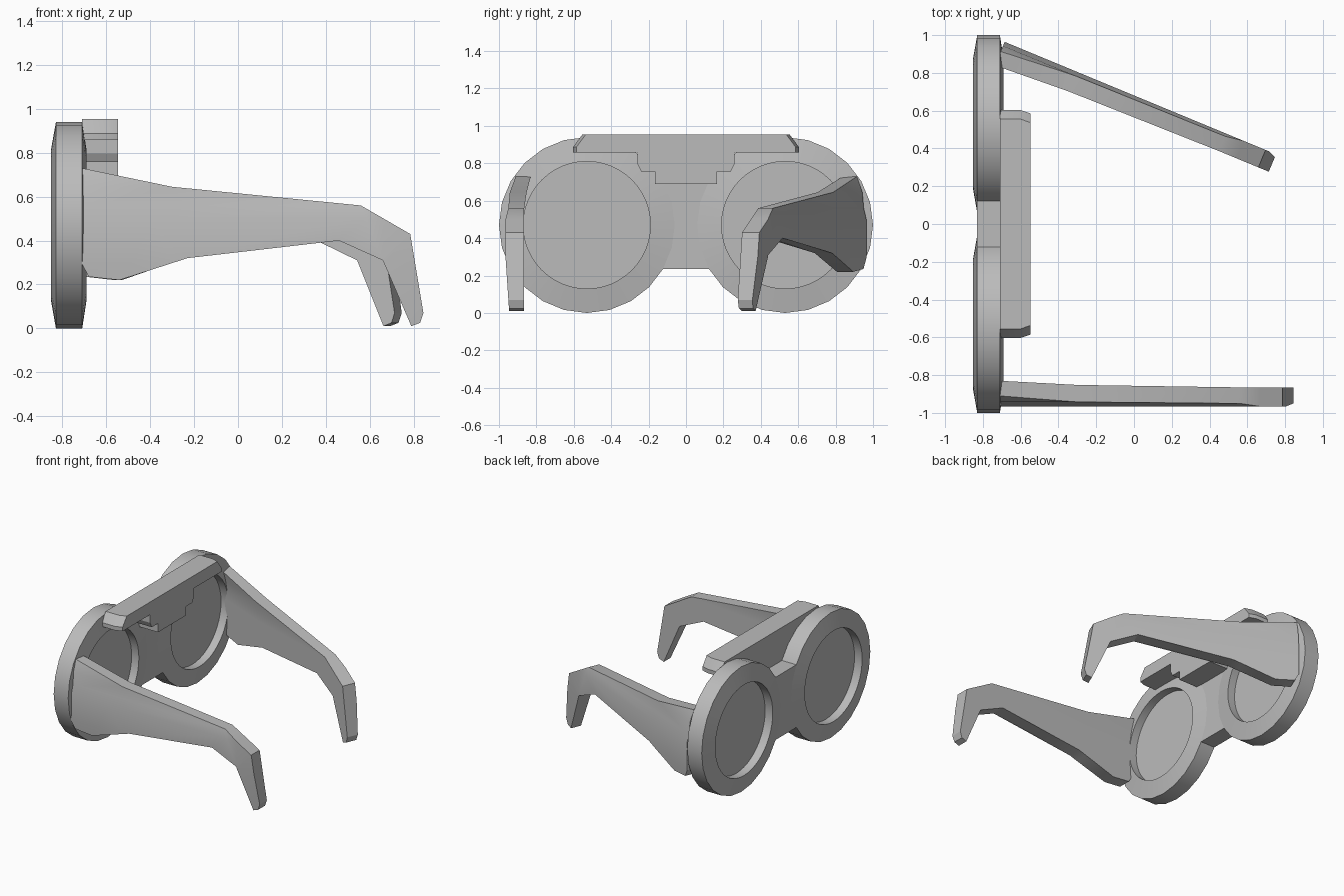
import bpy, bmesh, math
from mathutils import Matrix

if "Cube" in bpy.data.objects:
    bpy.data.objects.remove(bpy.data.objects["Cube"])

grey = bpy.data.materials.new("plain grey")
grey.diffuse_color = (0.5, 0.5, 0.5, 1)
grey.use_nodes = True
grey.node_tree.nodes["Principled BSDF"].inputs["Base Color"].default_value = grey.diffuse_color


def finish(bm, name):
    bmesh.ops.recalc_face_normals(bm, faces=bm.faces)
    me = bpy.data.meshes.new(name)
    bm.to_mesh(me)
    bm.free()
    me.materials.append(grey)
    ob = bpy.data.objects.new(name, me)
    bpy.context.collection.objects.link(ob)
    bpy.ops.object.select_all(action='DESELECT')
    ob.select_set(True)
    bpy.context.view_layer.objects.active = ob
    bpy.ops.object.shade_smooth_by_angle(angle=math.radians(25))
    return ob


def loft(sections):
    """Closed solid through a list of equal-length point loops."""
    bm = bmesh.new()
    loops = [[bm.verts.new(p) for p in s] for s in sections]
    n = len(loops[0])
    for a, b in zip(loops, loops[1:]):
        for i in range(n):
            j = (i + 1) % n
            bm.faces.new((a[i], a[j], b[j], b[i]))
    bm.faces.new(loops[0])
    bm.faces.new(loops[-1])
    return bm


def interp(table, t):
    if t <= table[0][0]:
        return table[0][1]
    for (a, va), (b, vb) in zip(table, table[1:]):
        if t <= b:
            return va + (vb - va) * (t - a) / (b - a)
    return table[-1][1]


# Round rims: 24-sided outside, rounder recess, lens panel in the middle
N = 48
RIM = [(-0.79, 0.34), (-0.853, 0.34), (-0.83, 0.47),
       (-0.71, 0.47), (-0.69, 0.34), (-0.75, 0.34)]
for side, label in ((-1, "right"), (1, "left")):
    sections = []
    for x, r in RIM:
        ring = []
        for i in range(N):
            a = 2 * math.pi * i / N
            k = r * math.cos(math.pi / 24) if r > 0.4 and i % 2 else r
            ring.append((x, side * 0.53 + k * math.cos(a), 0.47 + k * math.sin(a)))
        sections.append(ring)
    finish(loft(sections), label + "_rim_and_lens")

# Bridge between the rims
finish(loft([[(x, y, z) for y, z in ((-0.123, 0.235), (0.123, 0.235),
                                     (0.123, 0.705), (-0.123, 0.705))]
             for x in (-0.83, -0.71)]), "bridge")

# Stepped bar behind the top of the frame, ends tapered at the rear
half = [(0.165, 0.69), (0.165, 0.757), (0.24, 0.757), (0.26, 0.797),
        (0.26, 0.858), (0.603, 0.858), (0.603, 0.888), (0.555, 0.953)]
outline = half + [(-y, z) for y, z in reversed(half)]


def bar_section(x, inset):
    return [(x, y - math.copysign(inset, y) if abs(y) > 0.5 else y, z)
            for y, z in outline]


finish(loft([bar_section(-0.71, 0), bar_section(-0.60, 0),
             bar_section(-0.548, 0.018)]), "top_bar")

# Temple arms: side profile, bent sideways according to height
ARM = [(-0.71, 0.73), (-0.30, 0.645), (0.56, 0.56), (0.785, 0.43),
       (0.845, 0.07), (0.83, 0.025), (0.79, 0.01), (0.66, 0.31),
       (0.46, 0.40), (0.20, 0.375), (-0.23, 0.32), (-0.54, 0.22),
       (-0.68, 0.235), (-0.71, 0.29)]
OUTER = [(0, 0.945), (0.3, 0.965), (0.5, 0.965), (0.56, 0.95),
         (0.645, 0.942), (0.73, 0.91)]
INNER = [(0, 0.865), (0.56, 0.865), (0.645, 0.852), (0.73, 0.83)]


def arm(side, name):
    bm = loft([[(x, y, z) for x, z in ARM] for y in (0, 1)])
    bmesh.ops.triangulate(bm, faces=bm.faces)
    for level in (0.3, 0.5, 0.56, 0.645):
        geom = bm.verts[:] + bm.edges[:] + bm.faces[:]
        bmesh.ops.bisect_plane(bm, geom=geom, dist=1e-5,
                               plane_co=(0, 0, level), plane_no=(0, 0, 1))
    for v in bm.verts:
        a, b = interp(INNER, v.co.z), interp(OUTER, v.co.z)
        v.co.y = side * (a + (b - a) * v.co.y)
    if side > 0:  # this arm is partly folded inward
        bm.transform(Matrix.Translation((-0.398, -0.199, 0))
                     @ Matrix.Rotation(math.radians(-22.5), 4, 'Z'))
    finish(bm, name)


arm(-1, "right_temple_arm")
arm(1, "left_temple_arm_folded")
